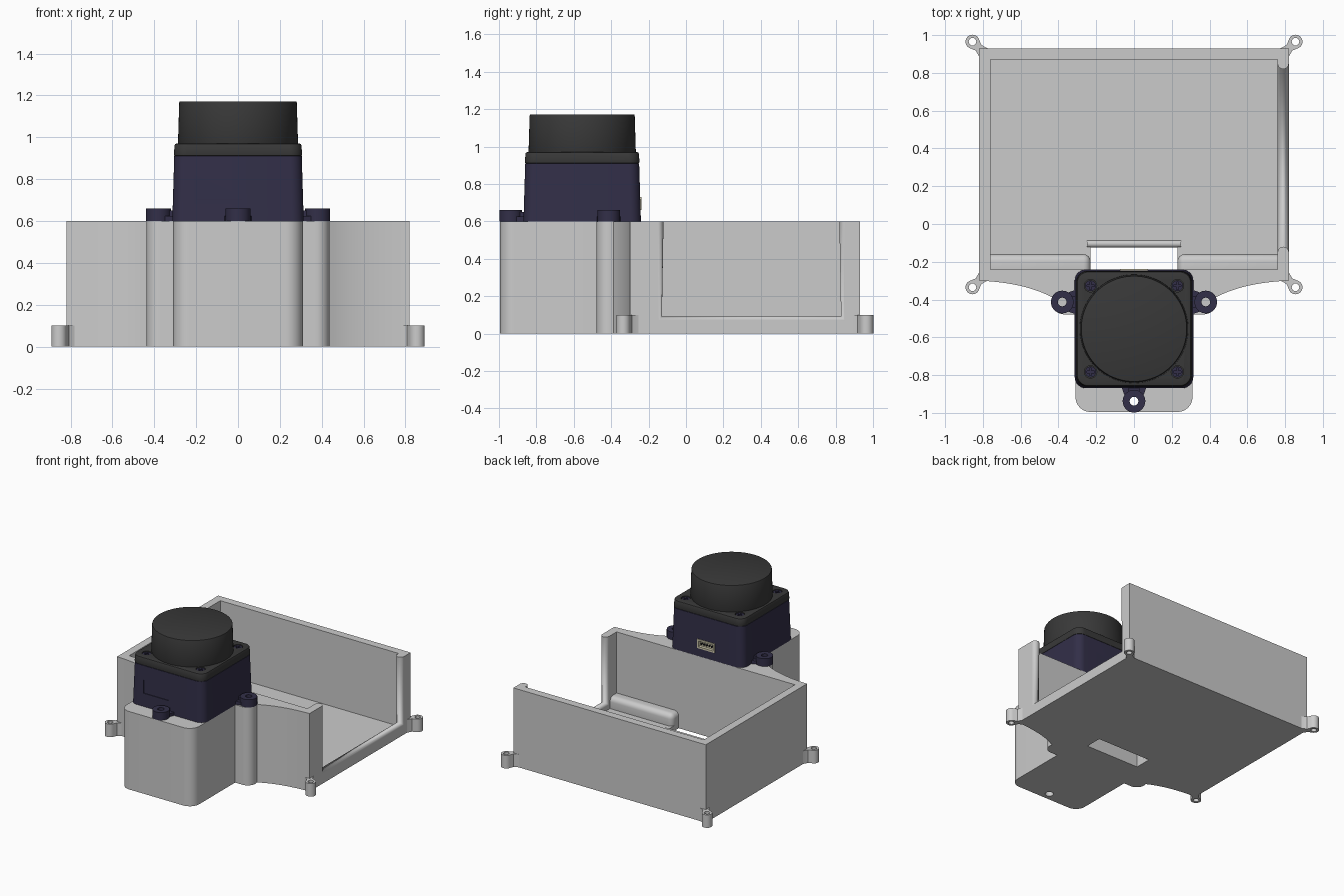
import bpy, bmesh, math
from math import cos, sin, radians

if "Cube" in bpy.data.objects:
    bpy.data.objects.remove(bpy.data.objects["Cube"])

CY = -0.555  # sensor centre in y


def mat(name, r, g, b):
    m = bpy.data.materials.new(name)
    m.diffuse_color = (r, g, b, 1)
    m.use_nodes = True
    m.node_tree.nodes["Principled BSDF"].inputs["Base Color"].default_value = m.diffuse_color
    return m


NAVY = mat("navy", 0.032, 0.028, 0.065)
BLACK = mat("black", 0.04, 0.04, 0.04)
CREAM = mat("cream", 0.62, 0.58, 0.42)
DARK = mat("dark", 0.015, 0.014, 0.02)


def arc(cx, cy, r, a0, a1, n=12):
    return [(cx + r * cos(radians(a0 + (a1 - a0) * i / n)),
             cy + r * sin(radians(a0 + (a1 - a0) * i / n))) for i in range(n + 1)]


def prism(name, pts, z0, z1, m=None, taper=1.0, cy=0.0):
    """Extrude an outline upwards; taper scales the top about (0, cy)."""
    bm = bmesh.new()
    lo = [bm.verts.new((x, y, z0)) for x, y in pts]
    hi = [bm.verts.new((x * taper, cy + (y - cy) * taper, z1)) for x, y in pts]
    bm.faces.new(lo[::-1])
    bm.faces.new(hi)
    n = len(pts)
    for i in range(n):
        j = (i + 1) % n
        bm.faces.new((lo[i], lo[j], hi[j], hi[i]))
    bmesh.ops.recalc_face_normals(bm, faces=bm.faces)
    me = bpy.data.meshes.new(name)
    bm.to_mesh(me)
    bm.free()
    ob = bpy.data.objects.new(name, me)
    bpy.context.collection.objects.link(ob)
    if m:
        me.materials.append(m)
    return ob


def box(name, x0, x1, y0, y1, z0, z1, m=None):
    return prism(name, [(x0, y0), (x1, y0), (x1, y1), (x0, y1)], z0, z1, m)


def rod(name, x, y, r, z0, z1, m=None, n=32):
    return prism(name, arc(x, y, r, 0, 360, n)[:-1], z0, z1, m)


def rounded(hx, hy, r, cy):
    return (arc(hx - r, cy - hy + r, r, -90, 0) + arc(hx - r, cy + hy - r, r, 0, 90)
            + arc(-hx + r, cy + hy - r, r, 90, 180) + arc(-hx + r, cy - hy + r, r, 180, 270))


def apply(ob, mod):
    with bpy.context.temp_override(object=ob, active_object=ob):
        bpy.ops.object.modifier_apply(modifier=mod.name)


def cut(ob, *cutters):
    for c in cutters:
        mod = ob.modifiers.new("cut", 'BOOLEAN')
        mod.operation, mod.solver, mod.object = 'DIFFERENCE', 'EXACT', c
        apply(ob, mod)
        bpy.data.objects.remove(c)


def bevel(ob, w, n=4):
    mod = ob.modifiers.new("bevel", 'BEVEL')
    mod.width, mod.segments = w, n
    mod.limit_method, mod.angle_limit = 'ANGLE', radians(40)
    apply(ob, mod)


def tube(name, pts, r):
    cu = bpy.data.curves.new(name, 'CURVE')
    cu.dimensions = '3D'
    cu.bevel_depth, cu.bevel_resolution, cu.use_fill_caps = r, 6, True
    s = cu.splines.new('POLY')
    s.points.add(len(pts) - 1)
    for p, c in zip(s.points, pts):
        p.co = (*c, 1)
    ob = bpy.data.objects.new(name, cu)
    bpy.context.collection.objects.link(ob)


# Tray with front pedestal: half outline, mirrored
flare = []
for i in range(13):
    t = i / 12
    flare.append(tuple((1 - t) ** 2 * a + 2 * t * (1 - t) * b + t * t * c
                       for a, b, c in zip((0.434, -0.388), (0.58, -0.31), (0.82, -0.30))))
half = (arc(0.23, -0.915, 0.08, -90, 0) + [(0.31, -0.478)]
        + arc(0.372, -0.413, 0.065, -90, 10) + flare + [(0.82, 0.93)])
tray = prism("tray", half + [(-x, y) for x, y in reversed(half)], 0, 0.6)
cut(tray,
    box("c", -0.76, 0.76, -0.24, 0.87, 0.04, 0.8),      # cavity
    box("c", 0.70, 0.9, -0.15, 0.85, 0.07, 0.8),        # side opening
    box("c", -0.23, 0.23, -0.24, -0.11, -0.1, 0.2),     # cable slot
    rod("c", 0, -0.935, 0.03, -0.1, 0.8))               # front screw hole

# Rounded rims of the side opening and the slot
tube("opening_rim", [(0.79, -0.15, 0.6), (0.79, -0.15, 0.07), (0.79, 0.85, 0.07), (0.79, 0.85, 0.6)], 0.03)
tube("slot_rim", [(-0.25, -0.105, 0.03), (0.25, -0.105, 0.03)], 0.02)

# Rounded ledges inside the front wall
for s in (-1, 1):
    x0, x1 = sorted((s * 0.23, s * 0.79))
    bevel(box("inner_ledge", x0, x1, -0.28, -0.16, 0.002, 0.13), 0.038, 6)

# Corner mounting lugs
lug = ([(-0.08, -0.01), (-0.04, 0.002), (-0.012, 0.018)] + arc(0.035, 0.035, 0.037, 165, -75, 20)
       + [(0.018, -0.012), (0.002, -0.04), (-0.01, -0.08), (-0.05, -0.05)])
for sx in (-1, 1):
    for sy, yc in ((1, 0.93), (-1, -0.30)):
        ob = prism("mounting_lug", [(sx * (0.82 + x), yc + sy * y) for x, y in lug], 0, 0.1)
        # keep the lug out of the cavity and drill it
        cut(ob, rod("c", sx * 0.855, yc + sy * 0.035, 0.02, -0.1, 0.2),
            box("c", -0.76, 0.76, -0.24, 0.87, 0.04, 0.2))

# Sensor body, lid and turret
body = prism("sensor_body", rounded(0.314, 0.314, 0.06, CY), 0.6, 0.91, NAVY, 0.97, CY)
lid = prism("sensor_lid", rounded(0.307, 0.307, 0.06, CY), 0.91, 0.97, BLACK, 0.985, CY)
bevel(lid, 0.008, 2)
turret = prism("sensor_turret", arc(0, CY, 0.287, 0, 360, 96)[:-1], 0.965, 1.172, BLACK, 0.978, CY)
bevel(turret, 0.006, 2)

# Lid screws with cross slots
for sx in (-1, 1):
    for sy in (-1, 1):
        x, y = sx * 0.23, CY + sy * 0.228
        cut(lid, rod("c", x, y, 0.033, 0.94, 1.1))
        screw = rod("lid_screw", x, y, 0.029, 0.93, 0.966, NAVY)
        cut(screw, box("c", x - 0.02, x + 0.02, y - 0.005, y + 0.005, 0.955, 1),
            box("c", x - 0.005, x + 0.005, y - 0.02, y + 0.02, 0.955, 1))

# Sensor mounting ears: raised boss plus thin foot towards the body
for ex, ey, dx, dy in ((0.38, -0.413, -1, 0), (-0.38, -0.413, 1, 0), (0, -0.938, 0, 1)):
    boss = rod("ear_boss", ex, ey, 0.06, 0.6, 0.66, NAVY, 40)
    cut(boss, rod("c", ex, ey, 0.023, 0.5, 0.8))
    px, py = -dy, dx
    foot = [(ex + dx * a + px * b, ey + dy * a + py * b)
            for a, b in ((0.03, -0.05), (0.1, -0.075), (0.1, 0.075), (0.03, 0.05))]
    prism("ear_foot", foot, 0.6, 0.625, NAVY)
    web = [(ex + dx * a + px * b, ey + dy * a + py * b)
           for a, b in ((0.03, -0.03), (0.085, -0.03), (0.085, 0.03), (0.03, 0.03))]
    prism("ear_web", web, 0.6, 0.65, NAVY)

# Cable socket on the back of the sensor
socket = box("cable_socket", -0.075, 0.075, -0.28, -0.239, 0.66, 0.73, CREAM)
cut(socket, box("c", -0.062, 0.062, -0.262, -0.2, 0.673, 0.717))
cut(body, box("c", -0.075, 0.075, -0.28, -0.2, 0.66, 0.73))
for i in range(5):
    x = -0.044 + i * 0.022
    box("socket_pin", x - 0.004, x + 0.004, -0.27, -0.246, 0.69, 0.70, DARK)

# Thin seam lines on the sensor front
cut(body, box("c", -0.2, -0.195, -0.9, -0.859, 0.70, 0.80),
    box("c", -0.2, 0.02, -0.9, -0.861, 0.70, 0.705))

# Smooth rounded surfaces, keep edges sharp
for ob in bpy.context.scene.objects:
    ob.select_set(ob.type == 'MESH')
    if ob.type == 'MESH':
        bpy.context.view_layer.objects.active = ob
bpy.ops.object.shade_smooth_by_angle(angle=radians(30))
